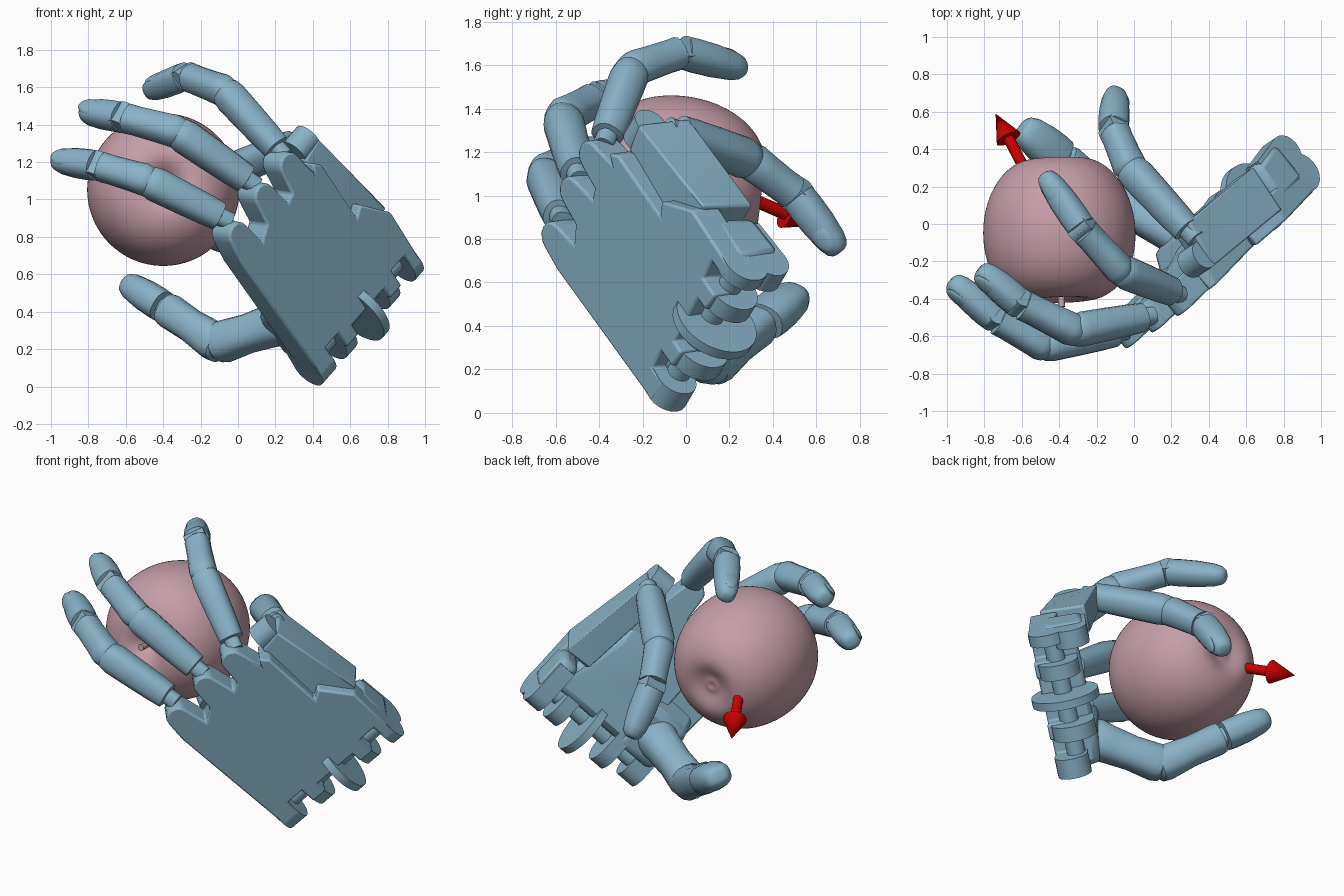
import bpy, bmesh, math
from mathutils import Vector as V, Matrix

if "Cube" in bpy.data.objects:
    bpy.data.objects.remove(bpy.data.objects["Cube"])


def material(name, rgb):
    m = bpy.data.materials.new(name)
    m.diffuse_color = (*rgb, 1)
    m.use_nodes = True
    m.node_tree.nodes["Principled BSDF"].inputs["Base Color"].default_value = m.diffuse_color
    return m


BLUE = material("blue_plastic", (0.25, 0.45, 0.57))
PINK = material("fruit_pink", (0.56, 0.34, 0.39))
RED = material("arrow_red", (0.6, 0.0, 0.0))

# Palm frame: u across the knuckles, v wrist to fingers, n out of the palm
ORIGIN = V((0.48, -0.03, 0.08))
U = V((0.606, 0.404, 0.687)).normalized()
W = V((-0.479, -0.497, 0.723)).normalized()
N = W.cross(U).normalized()
BALL = V((-0.4, -0.025, 1.05))


def P(u, v, n):
    return ORIGIN + U * u + W * v + N * n


def finish(bm, name, mat, bevel=0.0, angle=35):
    bmesh.ops.recalc_face_normals(bm, faces=bm.faces[:])
    me = bpy.data.meshes.new(name)
    bm.to_mesh(me)
    bm.free()
    ob = bpy.data.objects.new(name, me)
    bpy.context.collection.objects.link(ob)
    me.materials.append(mat)
    if bevel:
        b = ob.modifiers.new("bevel", 'BEVEL')
        b.width, b.segments, b.limit_method = bevel, 2, 'ANGLE'
    bpy.ops.object.select_all(action='DESELECT')
    ob.select_set(True)
    bpy.context.view_layer.objects.active = ob
    bpy.ops.object.shade_smooth_by_angle(angle=math.radians(angle))
    return ob


def hull(name, pts, bevel=0.015):
    bm = bmesh.new()
    for p in pts:
        bm.verts.new(p)
    res = bmesh.ops.convex_hull(bm, input=bm.verts[:])
    bmesh.ops.delete(bm, geom=[g for g in res["geom_interior"] if isinstance(g, bmesh.types.BMVert)], context='VERTS')
    bmesh.ops.dissolve_limit(bm, angle_limit=0.05, verts=bm.verts[:], edges=bm.edges[:])
    return finish(bm, name, BLUE, bevel)


def rod(name, a, b, r1, r2=None, mat=BLUE, seg=28):
    a, b = V(a), V(b)
    bm = bmesh.new()
    rot = (b - a).to_track_quat('Z', 'Y').to_matrix().to_4x4()
    bmesh.ops.create_cone(bm, cap_ends=True, segments=seg, radius1=r1, radius2=r1 if r2 is None else r2,
                          depth=(b - a).length, matrix=Matrix.Translation((a + b) / 2) @ rot)
    return finish(bm, name, mat)


def lug(name, u0, u1, n, r, v1):
    """Hinge lug: round at the wrist end, running back into the palm."""
    pts = [P(u, .08 - r * math.sin(q * math.pi / 10), n - r * math.cos(q * math.pi / 10))
           for u in (u0, u1) for q in range(11)]
    hull(name, pts + [P(u, v1, n + s * r * .8) for u in (u0, u1) for s in (-1, 1)], 0)


def loft(name, a, b, side, width, depth, profile, sides=16):
    d = b - a
    up = side.cross(d).normalized()
    bm = bmesh.new()
    rings = []
    for t, s in profile:
        ring = []
        for i in range(sides):
            q = 2 * math.pi * i / sides
            c, k = math.cos(q), math.sin(q)
            c = math.copysign(abs(c) ** 0.8, c)
            k = math.copysign(abs(k) ** 0.8, k)
            ring.append(bm.verts.new(a + d * t + side * c * width * s + up * k * depth * s))
        rings.append(ring)
    for r0, r1 in zip(rings, rings[1:]):
        for i in range(sides):
            j = (i + 1) % sides
            bm.faces.new((r0[i], r0[j], r1[j], r1[i]))
    bm.faces.new(rings[0])
    bm.faces.new(rings[-1])
    return finish(bm, name, BLUE)


PROXIMAL = [(0, .55), (.13, .55), (.14, .86), (.3, .92), (.6, .98), (.9, 1.02), (1.0, .92), (1.06, .6)]
MIDDLE = [(-.14, .6), (-.07, .88), (.05, 1), (.3, .95), (.75, .9), (.9, .92), (.91, .6)]
TIP = [(-.08, .6), (.02, .62), (.03, .95), (.2, .98), (.5, .95), (.8, .82), (.93, .66), (.98, .48), (1, .3)]


def finger(name, pts, r):
    a, b, c, d = [V(p) for p in pts]
    side = (b - a).cross(d - b).normalized()
    loft(name + "_base", a, b, side, r, r, PROXIMAL)
    loft(name + "_middle", b, c, side, r * .96, r * .98, MIDDLE)
    loft(name + "_tip", c, d, side, r * .92, r * .92, TIP)
    rod(name + "_hinge", c - side * r * .75, c + side * r * .75, r * .62)
    # nail on the outer side of the tip
    ax = (d - c).normalized()
    out = ax.cross(side).normalized()
    if out.dot((c + d) / 2 - BALL) < 0:
        out = -out
    bm = bmesh.new()
    rot = Matrix((side, ax, out)).transposed().to_4x4()
    mat = Matrix.Translation(c.lerp(d, .68) + out * r * .66) @ rot @ Matrix.Diagonal((r * .55, r * .95, r * .2, 1))
    bmesh.ops.create_uvsphere(bm, u_segments=16, v_segments=8, radius=1, matrix=mat)
    finish(bm, name + "_nail", BLUE)


# Palm plate with wrist slots and knuckle lugs
outline = [(-.09, .06), (.03, .06), (.03, .16), (.14, .16), (.14, .06), (.24, .06), (.24, .13), (.52, .13),
           (.52, .06), (.62, .06), (.62, .17), (.73, .17), (.73, .06), (.8, .06), (.81, .42), (.68, .6),
           (.62, .56), (.62, .95), (.58, 1.0)]
for cu, cv in ((.46, 1.10), (.23, 1.09), (-.03, 1.05)):
    outline += [(cu + .095, cv - .14)]
    outline += [(cu + .07 * math.cos(q * math.pi / 6), cv + .07 * math.sin(q * math.pi / 6)) for q in range(7)]
    outline += [(cu - .085, cv - .13)]
bm = bmesh.new()
face = bm.faces.new([bm.verts.new(P(u, v, -.08)) for u, v in outline])
ext = bmesh.ops.extrude_face_region(bm, geom=[face])
bmesh.ops.translate(bm, verts=[g for g in ext["geom"] if isinstance(g, bmesh.types.BMVert)], vec=N * .16)
finish(bm, "palm", BLUE, 0.012)

# Raised palm pads: thumb mount and little-finger side of the wrist
hull("thumb_mount", [P(*p) for p in ((-.09, .12, 0), (.25, .12, 0), (.25, .58, 0), (-.09, .58, 0),
                                     (-.07, .15, .17), (.2, .15, .2), (.2, .46, .2), (-.09, .46, .17))], 0.04)
hull("wrist_block", [P(u, v, n) for u in (.68, .81) for v, n in ((.1, 0), (.36, 0), (.1, .26), (.34, .24))], 0.04)
hull("palm_pad", [P(*p) for p in ((.1, .14, .06), (.74, .14, .06), (.6, .75, .06), (.1, .8, .06),
                                  (.12, .17, .19), (.7, .17, .19), (.6, .6, .13), (.2, .6, .12))], 0.03)

# Folding metacarpal of the little finger
hull("little_metacarpal", [P(*p) for p in ((.6, .99, .02), (.74, 1.02, .02), (.77, .99, .29), (.62, .98, .27),
                                           (.6, .52, -.02), (.66, .42, 0), (.83, .42, -.02), (.83, .38, .25),
                                           (.66, .38, .25))])
rod("little_knuckle", P(.61, 1.02, .1), P(.74, 1.02, .1), .08)

# Wrist hinge lugs, axle and drive disc
for i, (u0, u1, n, r) in enumerate(((-.09, .03, .02, .1), (.14, .23, .07, .13), (.52, .61, .06, .12),
                                    (.73, .8, .03, .11), (.69, .8, .17, .1))):
    lug(f"wrist_lug_{i}", u0, u1, n, r, .3)
rod("wrist_axle", P(-.05, .11, .05), P(.78, .11, .05), .055)
rod("wrist_disc", P(.36, .08, .06), P(.41, .08, .06), .2, seg=48)

# Fingers
finger("index", [(-.04, -.57, .88), (-.48, -.65, 1.10), (-.75, -.50, 1.18), (-.98, -.30, 1.21)], .088)
finger("middle", [(.1, -.49, 1.07), (-.32, -.57, 1.36), (-.62, -.42, 1.44), (-.83, -.24, 1.47)], .088)
finger("ring", [(.25, -.38, 1.23), (-.07, -.25, 1.58), (-.28, -.02, 1.66), (-.48, .27, 1.58)], .084)
finger("little", [(.33, -.08, 1.31), (-.02, .3, 1.16), (-.11, .51, 1.0), (-.1, .71, .74)], .088)

# Thumb
t0, t1, t2, t3 = V((.29, -.08, .36)), V((-.11, .12, .23)), V((-.39, .35, .42)), V((-.6, .52, .555))
bend = (t1 - t0).cross(t3 - t1).normalized()
loft("thumb_base", t0, t1, bend, .11, .11, [(-.05, .9), (.1, 1.1), (.3, 1.0), (.6, .92), (.92, 1.0), (1.02, .9), (1.1, .5)])
loft("thumb_middle", t1, t2, bend, .108, .105, [(-.14, .6), (-.05, .93), (.08, 1), (.5, .86), (.9, .9), (.96, .85), (.97, .5)])
loft("thumb_tip", t2, t3, bend, .112, .09, TIP)

# Held fruit, lathed about its own axis with a dimple at both ends
axis = V((-.03, .99, -.1)).normalized()
profile = [(.012, .345), (.03, .352), (.06, .345), (.1, .36), (.155, .375), (.22, .357), (.305, .295), (.375, .18),
           (.408, .05), (.411, -.07), (.39, -.19), (.332, -.3), (.24, -.37), (.15, -.39), (.08, -.36), (.015, -.28)]
bm = bmesh.new()
rot = Matrix.Translation(BALL) @ axis.to_track_quat('Z', 'Y').to_matrix().to_4x4()
seg = 40
rings = [[bm.verts.new(rot @ V((r * math.cos(2 * math.pi * i / seg), r * math.sin(2 * math.pi * i / seg), h)))
          for i in range(seg)] for r, h in profile]
for r0, r1 in zip(rings, rings[1:]):
    for i in range(seg):
        bm.faces.new((r0[i], r0[(i + 1) % seg], r1[(i + 1) % seg], r1[i]))
bm.faces.new(rings[0])
bm.faces.new(rings[-1])
fruit = finish(bm, "fruit", PINK, angle=80)
fruit.modifiers.new("smooth", 'SUBSURF').levels = 2
fruit.modifiers["smooth"].render_levels = 2
rod("fruit_stem", BALL - axis * .26, BALL - axis * .42, .014, .02, PINK, 12)

# Red direction arrow
a, b = V((-.52, .17, 1.04)), V((-.74, .59, .86))
neck = b + (a - b).normalized() * .16
rod("arrow_shaft", a, neck, .03, mat=RED)
rod("arrow_head", neck, b, .07, 0, RED)
